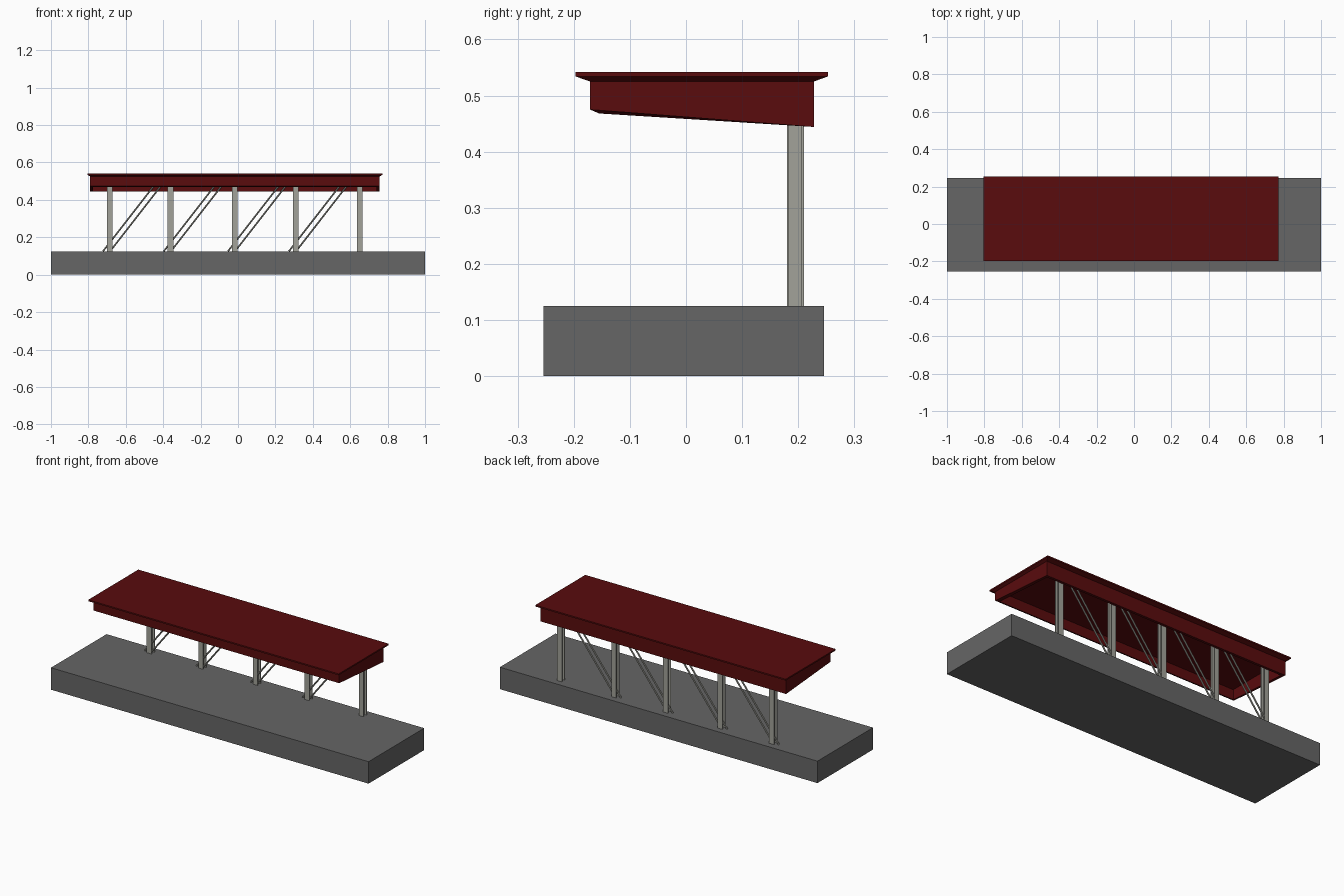
import bpy, bmesh, math
from mathutils import Vector

if "Cube" in bpy.data.objects:
    bpy.data.objects.remove(bpy.data.objects["Cube"])


def material(name, rgb):
    m = bpy.data.materials.new(name)
    m.diffuse_color = (*rgb, 1)
    m.use_nodes = True
    m.node_tree.nodes["Principled BSDF"].inputs["Base Color"].default_value = m.diffuse_color
    return m


CONCRETE = material("concrete grey", (0.133, 0.133, 0.133))
RED = material("dark red", (0.1, 0.0035, 0.004))
STEEL = material("pale steel", (0.36, 0.36, 0.32))


def finish(name, bm, mat):
    bmesh.ops.recalc_face_normals(bm, faces=bm.faces)
    mesh = bpy.data.meshes.new(name)
    bm.to_mesh(mesh)
    bm.free()
    mesh.materials.append(mat)
    obj = bpy.data.objects.new(name, mesh)
    bpy.context.collection.objects.link(obj)
    return obj


def add_box(bm, x0, x1, y0, y1, z0, z1):
    verts = bmesh.ops.create_cube(bm, size=1)["verts"]
    for v in verts:
        v.co = ((x0 + x1) / 2 + v.co.x * (x1 - x0),
                (y0 + y1) / 2 + v.co.y * (y1 - y0),
                (z0 + z1) / 2 + v.co.z * (z1 - z0))


def ring(bm, x0, x1, y0, y1, z_front, z_back):
    return [bm.verts.new(p) for p in ((x0, y0, z_front), (x1, y0, z_front),
                                      (x1, y1, z_back), (x0, y1, z_back))]


# Platform slab
bm = bmesh.new()
add_box(bm, -1, 1, -0.254, 0.246, 0, 0.125)
finish("platform", bm, CONCRETE)

# Canopy: stacked rings from the top, down the outside and up into the hollow
X0, X1, Y0, Y1, T = -0.79, 0.757, -0.171, 0.228, 0.016
bm = bmesh.new()
rings = [
    ring(bm, -0.805, 0.772, -0.197, 0.253, 0.542, 0.542),
    ring(bm, -0.805, 0.772, -0.197, 0.253, 0.534, 0.534),
    ring(bm, X0, X1, Y0, Y1, 0.525, 0.525),
    ring(bm, X0, X1, Y0, Y1, 0.475, 0.444),
    ring(bm, X0 + T, X1 - T, Y0 + T, Y1 - T, 0.468, 0.445),
    ring(bm, X0 + T, X1 - T, Y0 + T, Y1 - T, 0.525, 0.525),
]
bm.faces.new(rings[0])
bm.faces.new(rings[-1])
for a, b in zip(rings, rings[1:]):
    for i in range(4):
        j = (i + 1) % 4
        bm.faces.new((a[i], a[j], b[j], b[i]))
finish("canopy", bm, RED)

# H-section posts along the back edge
POSTS = (-0.686, -0.361, -0.018, 0.308, 0.65)
W, F = 0.015, 0.004
for x in POSTS:
    bm = bmesh.new()
    add_box(bm, x - W, x + W, 0.18, 0.18 + F, 0.125, 0.525)
    add_box(bm, x - W, x + W, 0.21 - F, 0.21, 0.125, 0.525)
    add_box(bm, x - F / 2, x + F / 2, 0.18 + F, 0.21 - F, 0.125, 0.525)
    finish("post", bm, STEEL)

# Paired diagonal braces in each bay
for x in POSTS[:-1]:
    for dx in (-0.036, 0.002):
        start = Vector((x + dx, 0.195, 0.125))
        end = start + Vector((0.311, 0, 0.4))
        axis = end - start
        bm = bmesh.new()
        bmesh.ops.create_cone(bm, cap_ends=True, segments=8, radius1=0.0045,
                              radius2=0.0045, depth=axis.length)
        turn = axis.to_track_quat("Z", "Y").to_matrix()
        for v in bm.verts:
            v.co = turn @ v.co + (start + end) / 2
        finish("brace", bm, STEEL)
